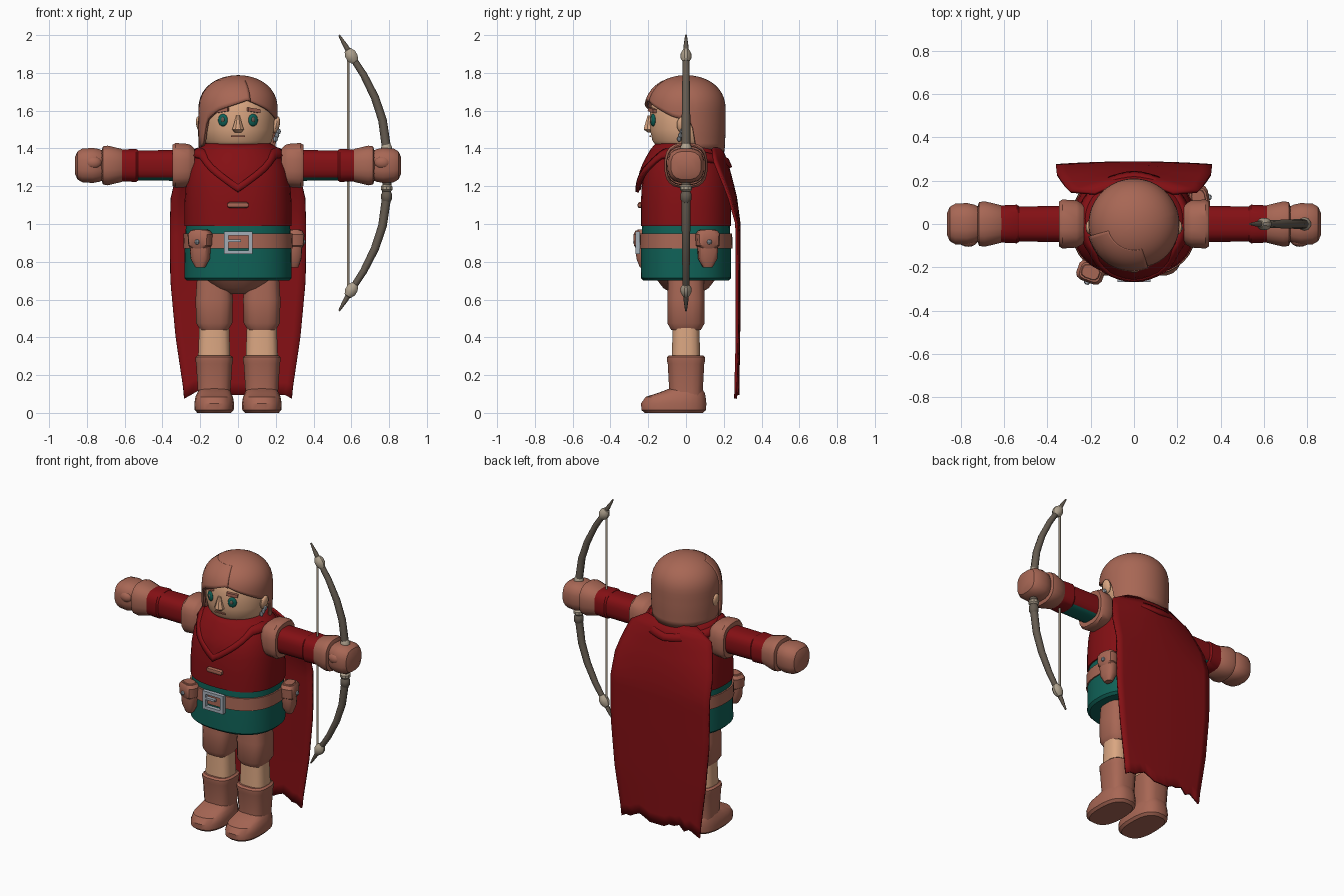
import bpy, bmesh, math, random
from mathutils import Matrix, Vector

if "Cube" in bpy.data.objects:
    bpy.data.objects.remove(bpy.data.objects["Cube"])
random.seed(4)
made = []


def material(name, r, g, b):
    m = bpy.data.materials.new(name)
    m.use_nodes = True
    m.diffuse_color = (r, g, b, 1)
    m.node_tree.nodes["Principled BSDF"].inputs["Base Color"].default_value = (r, g, b, 1)
    return m


brown = material("brown leather", 0.39, 0.135, 0.09)
red = material("deep red cloth", 0.23, 0.005, 0.007)
teal = material("teal cloth", 0.005, 0.12, 0.095)
skin = material("skin", 0.70, 0.38, 0.22)
steel = material("steel", 0.37, 0.42, 0.47)
wood = material("dark wood", 0.13, 0.105, 0.08)
cord = material("pale cord", 0.43, 0.36, 0.27)


def finish(name, bm, mat, matrix=None):
    if matrix:
        bm.transform(matrix)
    bmesh.ops.recalc_face_normals(bm, faces=bm.faces)
    me = bpy.data.meshes.new(name)
    bm.to_mesh(me)
    bm.free()
    me.materials.append(mat)
    ob = bpy.data.objects.new(name, me)
    bpy.context.collection.objects.link(ob)
    made.append(ob)
    return ob


def place(loc, rot=(0, 0, 0), scale=(1, 1, 1)):
    e = Matrix.Rotation(rot[2], 4, 'Z') @ Matrix.Rotation(rot[1], 4, 'Y') @ Matrix.Rotation(rot[0], 4, 'X')
    return Matrix.Translation(loc) @ e @ Matrix.Diagonal((*scale, 1))


def loft(name, rings, mat, matrix=None, sides=24, power=2.4):
    """Capped stack of rounded rings: (z, rx, ry, cy)."""
    bm = bmesh.new()
    loops = []
    for z, rx, ry, *cy in rings:
        loop = []
        for i in range(sides):
            a = 2 * math.pi * (i + 0.5) / sides
            c, s = math.cos(a), math.sin(a)
            x = math.copysign(abs(c) ** (2 / power), c) * rx
            y = math.copysign(abs(s) ** (2 / power), s) * ry
            loop.append(bm.verts.new((x, y + (cy[0] if cy else 0), z)))
        loops.append(loop)
    for lo, hi in zip(loops, loops[1:]):
        for i in range(sides):
            j = (i + 1) % sides
            bm.faces.new((lo[i], lo[j], hi[j], hi[i]))
    bm.faces.new(loops[0])
    bm.faces.new(loops[-1])
    return finish(name, bm, mat, matrix)


def grid(name, cols, rows, point, mat, thick):
    bm = bmesh.new()
    v = [[bm.verts.new(point(i / cols, j / rows)) for i in range(cols + 1)] for j in range(rows + 1)]
    for j in range(rows):
        for i in range(cols):
            bm.faces.new((v[j][i], v[j][i + 1], v[j + 1][i + 1], v[j + 1][i]))
    bmesh.ops.remove_doubles(bm, verts=bm.verts, dist=0.0005)
    ob = finish(name, bm, mat)
    mod = ob.modifiers.new("thickness", 'SOLIDIFY')
    mod.thickness, mod.offset = thick, 0
    return ob


def box(name, loc, size, mat, rot=(0, 0, 0)):
    bm = bmesh.new()
    bmesh.ops.create_cube(bm, size=1)
    return finish(name, bm, mat, place(loc, rot, size))


def ball(name, loc, size, mat, rot=(0, 0, 0), seg=16):
    bm = bmesh.new()
    bmesh.ops.create_uvsphere(bm, u_segments=seg, v_segments=seg // 2, radius=1)
    return finish(name, bm, mat, place(loc, rot, size))


def tube(name, pts, radius, mat):
    cu = bpy.data.curves.new(name, 'CURVE')
    cu.dimensions = '3D'
    cu.bevel_depth, cu.bevel_resolution, cu.use_fill_caps = radius, 2, True
    sp = cu.splines.new('POLY')
    sp.points.add(len(pts) - 1)
    for p, (x, y, z, r) in zip(sp.points, pts):
        p.co, p.radius = (x, y, z, 1), r
    cu.materials.append(mat)
    ob = bpy.data.objects.new(name, cu)
    bpy.context.collection.objects.link(ob)


def lerp(table, x):
    for (a, *p), (b, *q) in zip(table, table[1:]):
        if x <= b:
            t = max(0, (x - a) / (b - a))
            return [u + (w - u) * t for u, w in zip(p, q)]
    return table[-1][1:]


# Torso, tunic skirt and belt
chest = [(0.99, .285, .24), (1.1, .285, .24), (1.2, .278, .235), (1.28, .265, .222),
         (1.34, .24, .195), (1.39, .2, .165), (1.42, .15, .14)]
loft("red_tunic", chest, red, sides=40)
loft("teal_skirt", [(.7, .27, .225), (.715, .285, .24), (.86, .283, .239), (1.0, .276, .232)], teal, sides=40)
loft("hips", [(.63, .07, .07), (.66, .14, .12), (.71, .2, .16)], brown)
loft("belt", [(.87, .29, .247), (.95, .288, .245)], brown, sides=40)
for dx, dz, w, h in ((-.062, 0, .022, .12), (.066, 0, .022, .12), (0, .05, .15, .02), (0, -.05, .15, .02),
                     (-.02, .012, .07, .014)):
    box("buckle_bar", (dx, -.255, .9 + dz), (w, .025, h), steel)
loft("chest_toggle", [(-.055, .01, .012), (-.045, .017, .015), (.045, .017, .015), (.055, .01, .012)],
     brown, place((0, -.242, 1.1), (0, math.pi / 2, 0)), 10)

# Cowl with a pointed front and raised rim
cowl_hem = [(0, 1.18), (50, 1.36), (75, 1.37), (180, 1.31)]


def cowl_point(off, lo_shift, hi):
    def point(u, v):
        a = u * 2 * math.pi - math.pi
        lo = lerp(cowl_hem, abs(math.degrees(a)))[0]
        top = 1.42 if hi is None else lo + hi
        z = lo + lo_shift + (top - lo - lo_shift) * v
        rx, ry = lerp(chest, z)
        return ((rx + off) * math.sin(a), -(ry + off) * math.cos(a), z)
    return point


grid("cowl", 48, 8, cowl_point(.014, 0, None), red, .02)
grid("cowl_rim", 48, 2, cowl_point(.022, -.012, .03), red, .02)

# Cape with a ragged hem
cape_rows = [(.1, .285, .275, .262), (.4, .33, .28, .27), (.7, .358, .282, .27), (1.0, .36, .282, .268),
             (1.15, .355, .262, .225), (1.33, .3, .215, .15), (1.4, .18, .185, .14)]
hem = [.075] + [random.choice((.095, .115, .13)) for _ in range(15)] + [.075]


def cape_point(u, v):
    low = hem[round(u * 16)]
    z = low + (1.4 - low) * v
    w, mid, edge = lerp(cape_rows, z)
    s = u * 2 - 1
    return (s * w, mid + (edge - mid) * s * s, z)


grid("cape", 16, 20, cape_point, red, .014)

# Head and face
loft("neck", [(1.34, .1, .1), (1.43, .1, .1)], skin)
loft("face", [(1.395, .12, .12), (1.41, .158, .155), (1.44, .18, .178), (1.5, .193, .191), (1.6, .194, .192),
              (1.68, .17, .17), (1.74, .1, .1)], skin, sides=40, power=2)
loft("nose", [(1.485, .018, .012), (1.5, .034, .034), (1.52, .026, .03), (1.575, .01, .012)], skin,
     place((0, -.192, 0)), 8, 2)
box("mouth", (0, -.188, 1.465), (.075, .008, .008), brown)
for s in (-1, 1):
    ball("eye", (s * .08, -.174, 1.55), (.028, .012, .033), teal, (0, 0, s * .42))
    ball("pupil", (s * .08, -.182, 1.552), (.011, .008, .015), wood, (0, 0, s * .42))
    box("eyebrow", (s * .083, -.178, 1.602), (.07, .022, .02), brown, (0, s * .15, s * .42))
    ball("ear", (s * .203, -.015, 1.525), (.018, .034, .045), skin, (0, s * .2, 0))
for k in range(3):
    ball("earring", (.214 - .008 * k, -.02 - .008 * k, 1.49 - .02 * k), (.013, .012, .016), steel, seg=8)

# Hair cap and overlapping swept fringe
hairline = [(-180, 1.385), (-95, 1.39), (-62, 1.42), (-50, 1.55), (-30, 1.6), (14, 1.655), (45, 1.61),
            (72, 1.565), (98, 1.545), (106, 1.39), (180, 1.385)]


def hair_point(a0, a1, top, swell):
    def point(u, v):
        deg = a0 + (a1 - a0) * u
        lo = lerp(hairline, deg)[0]
        w = math.sin(v * math.pi / 2)
        z = lo + (top - lo) * w
        r = .204 * math.sqrt(max(0, 1 - (max(0, z - 1.6) / .182) ** 2.4)) - .05 * max(0, 1.5 - z)
        r += swell * (1 - .7 * w)
        a = math.radians(deg)
        return (r * math.sin(a), -r * math.cos(a), z)
    return point


grid("hair", 72, 16, hair_point(-180, 180, 1.782, 0), brown, .012)
grid("hair_fringe", 20, 10, hair_point(-75, 18, 1.755, .011), brown, .012)

# Arms, built along their length and turned outward
for s in (-1, 1):
    arm = place((0, 0, 1.31), (0, s * math.pi / 2, 0))
    loft("shoulder_band", [(.23, .09, .09), (.25, .108, .102), (.265, .115, .11), (.33, .12, .114),
                           (.347, .11, .104)], brown, arm, 20, 2.8)
    sleeve = loft("sleeve", [(.24, .083, .084), (.54, .08, .082)], red, arm, 20, 2.8)
    sleeve.data.materials.append(teal)
    for p in sleeve.data.polygons:
        p.material_index = int(p.normal.z < -.75)
    loft("sleeve_cuff", [(.53, .082, .082), (.54, .088, .09), (.62, .085, .086)], red, arm, 20, 2.8)
    loft("glove_cuff", [(.605, .08, .08), (.615, .088, .088), (.69, .106, .106), (.715, .102, .102),
                        (.722, .08, .08)], brown, arm, 20, 2.6)
    loft("hand", [(.7, .07, .07), (.735, .088, .09), (.77, .094, .098), (.825, .09, .095), (.85, .075, .08),
                  (.863, .045, .05)], brown, arm, 16, 2.8)
    ball("thumb", (s * .765, -.075, 1.325), (.045, .03, .035), brown)

# Legs and boots
for s in (-1, 1):
    leg = place((s * .126, 0, 0))
    loft("trouser_leg", [(.44, .075, .08), (.475, .097, .1), (.6, .1, .1), (.72, .092, .095)], brown, leg, 16, 3)
    loft("knee", [(.25, .088, .078), (.36, .084, .074), (.46, .08, .072)], skin, leg, 16, 3)
    loft("boot_shaft", [(.06, .088, .09), (.12, .088, .09), (.26, .097, .098), (.275, .1, .102), (.295, .1, .102),
                        (.305, .088, .09)], brown, leg, 16, 3)
    loft("foot", [(0, .09, .155, -.065), (.015, .104, .172, -.065), (.05, .106, .174, -.065), (.085, .1, .16, -.055),
                  (.105, .09, .125, -.025), (.13, .08, .085, 0)], brown, leg, 24, 2.6)

# Belt pouches with pointed flaps and studs
for loc, turn in (((-.2, -.222, 0), -.35), ((.298, .115, 0), 1.75)):
    at = place(loc, (0, 0, turn))
    loft("pouch", [(.77, .025, .02), (.815, .05, .036), (.88, .055, .04), (.95, .055, .04), (.97, .04, .03)],
         brown, at, 12, 3)
    loft("pouch_flap", [(.855, .02, .03), (.885, .06, .047), (.945, .064, .05), (.965, .05, .04)],
         brown, at, 12, 3.5)
    ball("pouch_stud", at @ Vector((0, -.05, .905)), (.014, .012, .014), steel, (0, 0, turn), 8)

# Bow held in the left hand
half = [(.535, .73, .2), (.565, .68, .5), (.6, .62, .7), (.665, .52, .8), (.725, .4, .9), (.765, .28, .95),
        (.785, .14, 1)]
limbs = [(x, 0, 1.27 + d, r) for x, d, r in half]
limbs += [(.79, 0, 1.27, 1)] + [(x, 0, 1.27 - d, r) for x, d, r in reversed(half)]
tube("bow_stave", limbs, .024, wood)
tube("bow_string", [(.583, 0, 1.89, 1), (.583, 0, .65, 1)], .007, cord)
for k in (-1, 1):
    ball("bow_tip_knot", (.6, 0, 1.27 + k * .62), (.034, .03, .045), cord, (0, -k * .55, 0), 10)
    ball("grip_collar", (.787, 0, 1.27 + k * .125), (.032, .032, .04), wood if k < 0 else cord, seg=10)
ball("grip_wrap", (.787, 0, 1.19), (.034, .034, .026), cord, seg=10)

# Smooth shading with crisp corners
bpy.ops.object.select_all(action='DESELECT')
for ob in made:
    ob.select_set(True)
bpy.context.view_layer.objects.active = made[0]
bpy.ops.object.shade_smooth_by_angle(angle=math.radians(35))
